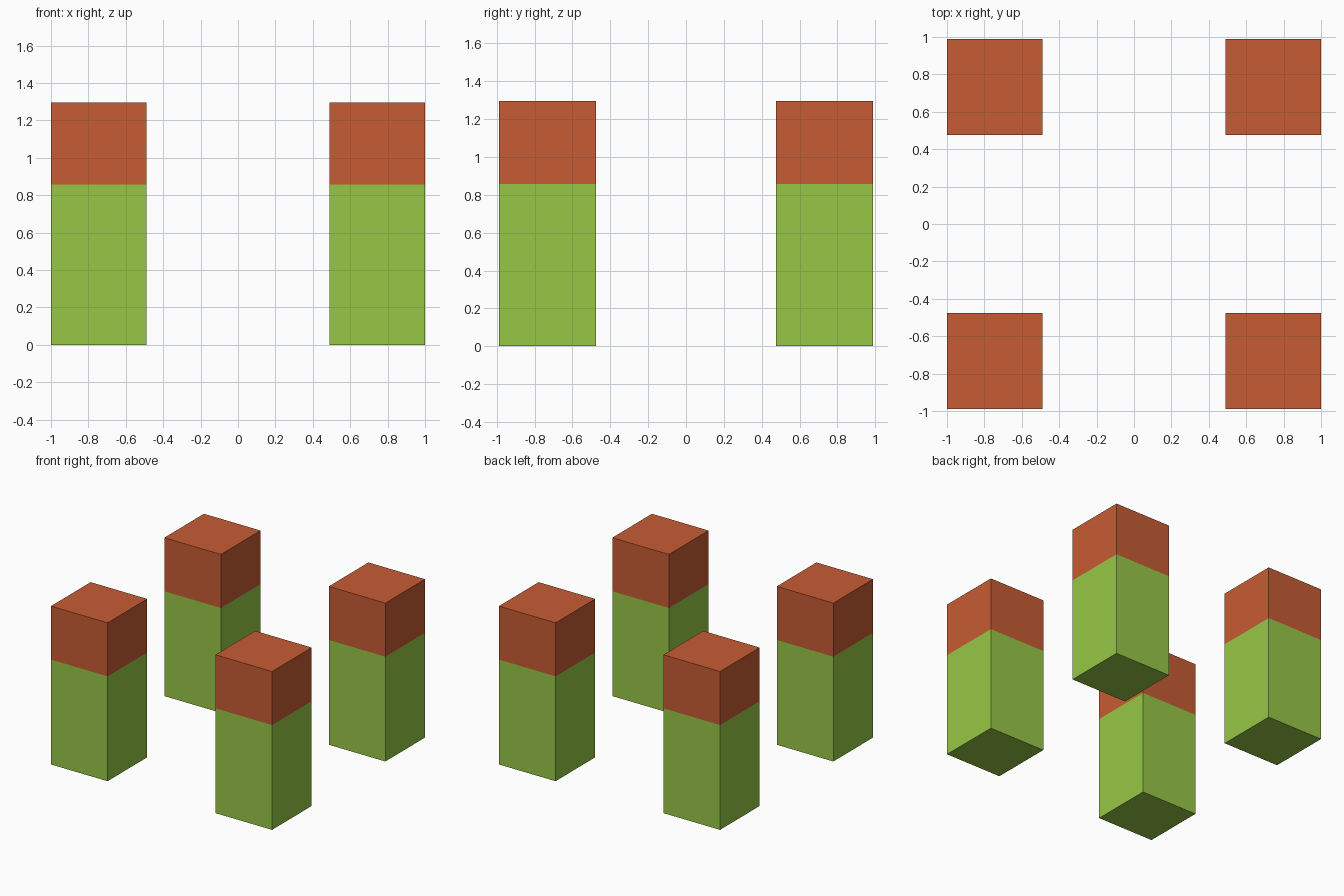
import bpy, bmesh
from mathutils import Matrix, Vector

if "Cube" in bpy.data.objects:
    bpy.data.objects.remove(bpy.data.objects["Cube"])

WIDTH, HEIGHT, SPLIT = 0.512, 1.295, 0.857
CX, CY = 0.744, 0.732


def material(name, rgb):
    m = bpy.data.materials.new(name)
    m.diffuse_color = (*rgb, 1.0)
    m.use_nodes = True
    m.node_tree.nodes["Principled BSDF"].inputs["Base Color"].default_value = m.diffuse_color
    return m


green = material("leaf green", (0.309, 0.571, 0.061))
orange = material("burnt orange", (0.565, 0.107, 0.034))


def pillar(name, x, y):
    # Square post, cut at the paint line; faces above it are orange
    bm = bmesh.new()
    bmesh.ops.create_cube(bm, size=1.0, matrix=Matrix.Translation((0, 0, HEIGHT / 2))
                          @ Matrix.Diagonal((WIDTH, WIDTH, HEIGHT, 1)))
    bmesh.ops.bisect_plane(bm, geom=bm.verts[:] + bm.edges[:] + bm.faces[:],
                           plane_co=Vector((0, 0, SPLIT)), plane_no=Vector((0, 0, 1)))
    for f in bm.faces:
        f.material_index = int(f.calc_center_median().z > SPLIT)
    mesh = bpy.data.meshes.new(name)
    bm.to_mesh(mesh)
    bm.free()
    mesh.materials.append(green)
    mesh.materials.append(orange)
    obj = bpy.data.objects.new(name, mesh)
    obj.location = (x, y, 0)
    bpy.context.collection.objects.link(obj)


# Four pillars at the corners
for side, sx in (("left", -1), ("right", 1)):
    for end, sy in (("front", -1), ("back", 1)):
        pillar(f"{end}_{side}_pillar", sx * CX, sy * CY)
